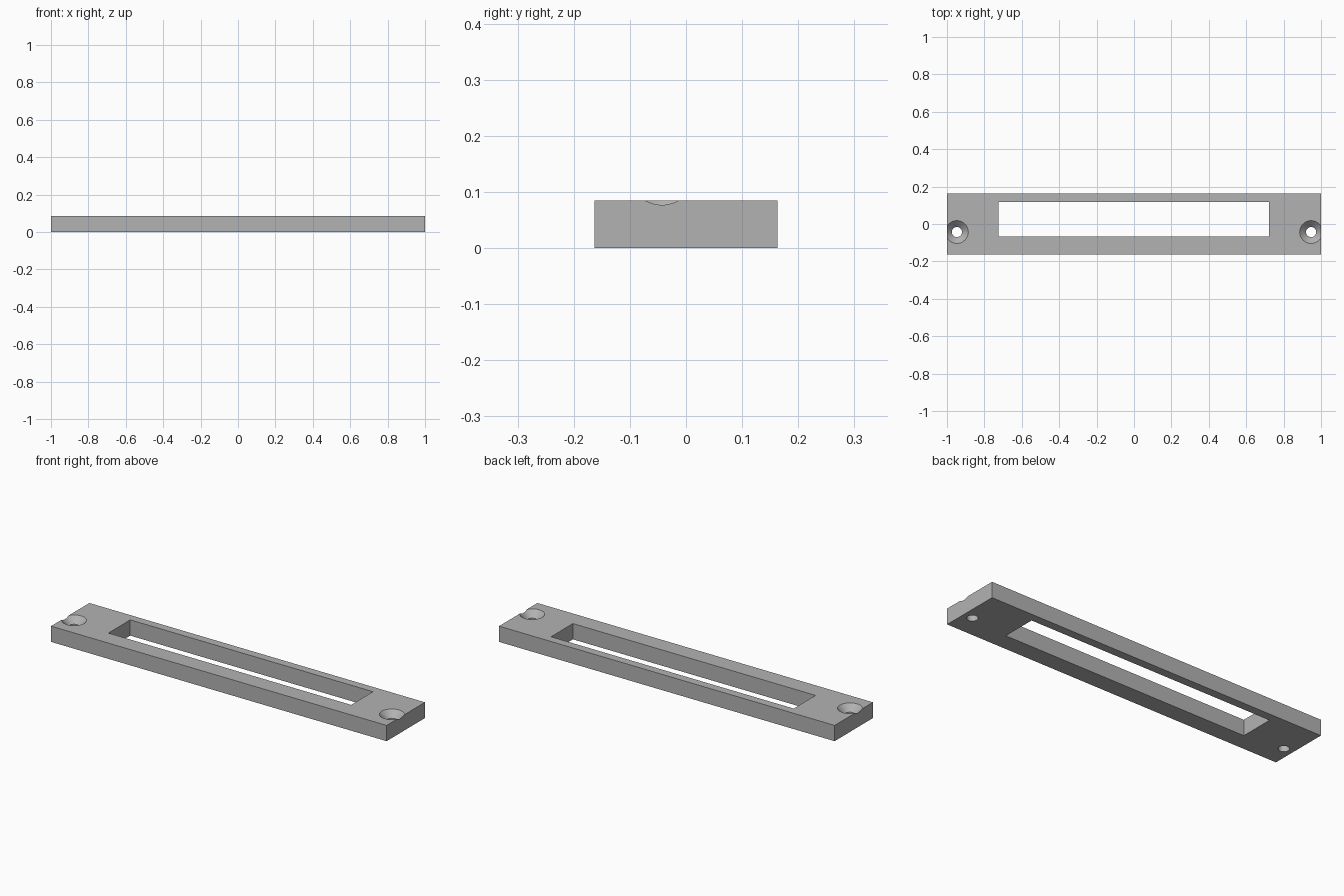
import bpy
import bmesh
from math import cos, sin, pi

cube = bpy.data.objects.get("Cube")
if cube:
    bpy.data.objects.remove(cube, do_unlink=True)

HALF_WIDTH, THICK = 0.163, 0.085
HOLE_X, HOLE_Y, HOLE_R, SINK_R = 0.947, -0.043, 0.027, 0.061
SEGMENTS = 64

grey = bpy.data.materials.new("plain grey")
grey.use_nodes = True
colour = (0.45, 0.45, 0.45, 1)
grey.diffuse_color = colour
grey.node_tree.nodes["Principled BSDF"].inputs["Base Color"].default_value = colour


def add_object(name, bm):
    bmesh.ops.recalc_face_normals(bm, faces=bm.faces)
    mesh = bpy.data.meshes.new(name)
    bm.to_mesh(mesh)
    bm.free()
    mesh.materials.append(grey)
    obj = bpy.data.objects.new(name, mesh)
    bpy.context.collection.objects.link(obj)
    return obj


def box(name, low, high):
    bm = bmesh.new()
    bmesh.ops.create_cube(bm, size=1)
    for v in bm.verts:
        v.co = [(a + b) / 2 + c * (b - a) for a, b, c in zip(low, high, v.co)]
    return add_object(name, bm)


def lathe(name, x, y, profile):
    bm = bmesh.new()
    angles = [2 * pi * i / SEGMENTS for i in range(SEGMENTS)]
    rings = [[bm.verts.new((x + r * cos(a), y + r * sin(a), z)) for a in angles]
             for r, z in profile]
    for low, high in zip(rings, rings[1:]):
        for i in range(SEGMENTS):
            j = (i + 1) % SEGMENTS
            bm.faces.new((low[i], low[j], high[j], high[i]))
    bm.faces.new(rings[0])
    bm.faces.new(rings[-1])
    return add_object(name, bm)


# Flat mounting plate
plate = box("mounting_plate", (-1, -HALF_WIDTH, 0), (1, HALF_WIDTH, THICK))

# Long window, set towards the back
cutters = [box("window_cutter", (-0.725, -0.068, -0.1), (0.722, 0.118, 0.2))]

# Countersunk screw holes whose rims break through the plate ends
sink = SINK_R - HOLE_R
profile = [(HOLE_R, -0.05), (HOLE_R, THICK - sink), (SINK_R + 0.03, THICK + 0.03)]
for side, name in ((1, "left_hole_cutter"), (-1, "right_hole_cutter")):
    cutters.append(lathe(name, side * HOLE_X, HOLE_Y, profile))

# Cut the openings
bpy.context.view_layer.objects.active = plate
plate.select_set(True)
for cutter in cutters:
    cutter.hide_render = True
    mod = plate.modifiers.new(cutter.name, "BOOLEAN")
    mod.operation = "DIFFERENCE"
    mod.solver = "EXACT"
    mod.object = cutter
    bpy.ops.object.modifier_apply(modifier=mod.name)
for cutter in cutters:
    bpy.data.objects.remove(cutter, do_unlink=True)

# Round hole walls, crisp plate edges
bpy.ops.object.shade_smooth_by_angle(angle=pi / 6)
